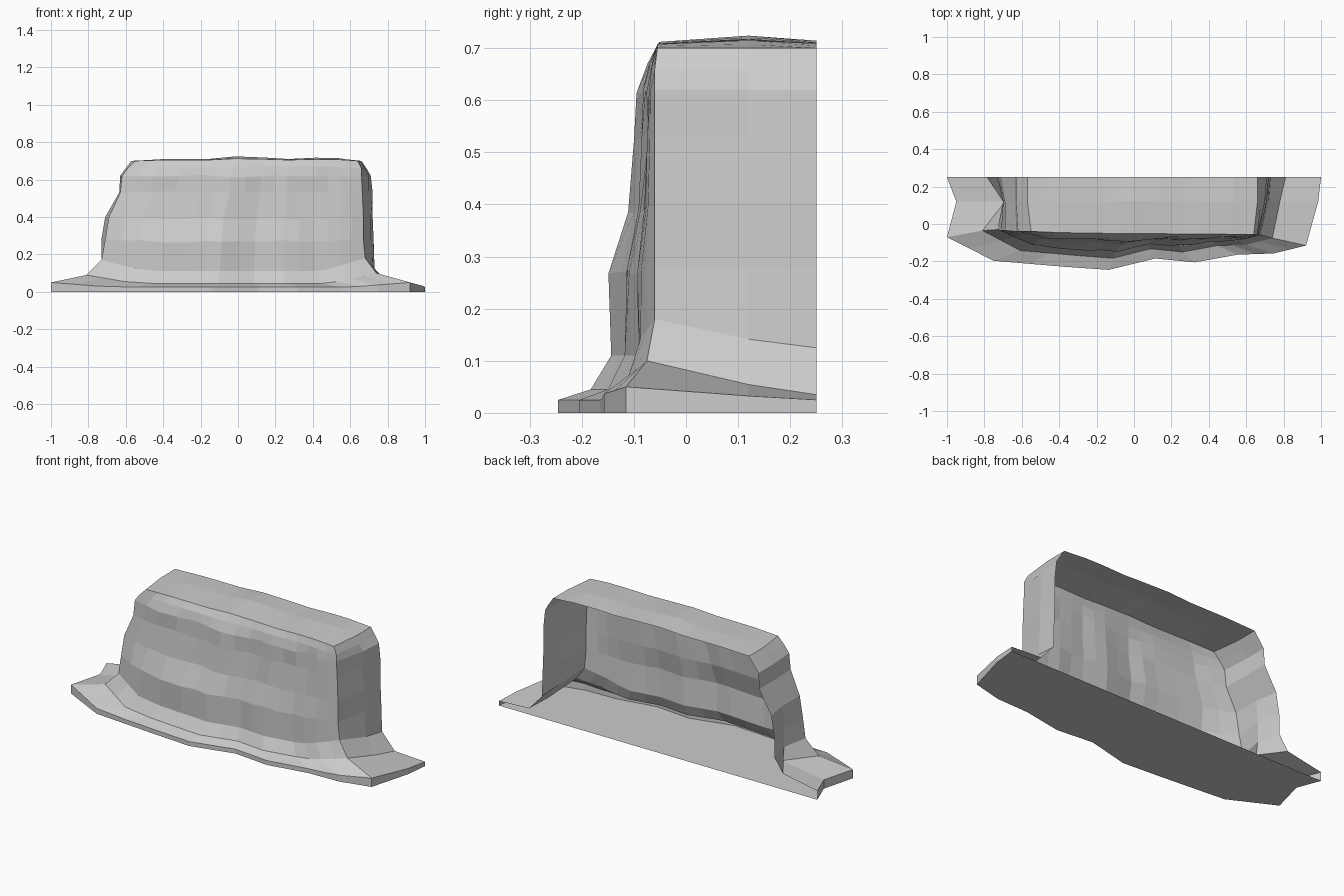
import bpy
import bmesh
import random

random.seed(4)
BACK, MIDDLE = 0.25, 0.12


def lerp(a, b, t):
    return a + (b - a) * t


def make_material(name, color):
    mat = bpy.data.materials.new(name)
    mat.use_nodes = True
    mat.diffuse_color = color
    shader = mat.node_tree.nodes["Principled BSDF"]
    shader.inputs["Base Color"].default_value = color
    shader.inputs["Roughness"].default_value = 0.9
    return mat


# Wavy front outline: position along the front, share of full depth, crown height
KNOTS = [(0, 0, 0), (.13, .78, .01), (.33, .93, .01), (.45, 1, .024), (.58, .57, .018),
         (.69, .67, .01), (.81, .37, .017), (.91, .3, .015), (1, 0, 0)]
STATIONS = []
for first, second in zip(KNOTS, KNOTS[1:]):
    STATIONS.append(first)
    STATIONS.append(tuple(lerp(a, b, 0.5) for a, b in zip(first, second)))
STATIONS.append(KNOTS[-1])

# Contours from rim to cliff edge:
# (left x: back, middle, corner), (right x: corner, middle, back),
# (corner y: left, right), front depth, (z: left, front, right corner, right back)
CONTOURS = [
    ((-1, -.95, -1), (.92, .985, 1), (-.07, -.115), .155, (.05, .025, .05, .025)),
    ((-.785, -.69, -.81), (.74, .78, .81), (-.035, -.075), .13, (.09, .045, .1, .035)),
    ((-.73, -.7, -.73), (.68, .72, .73), (-.03, -.06), .1, (.17, .11, .18, .125)),
    ((-.73, -.7, -.71), (.67, .71, .725), (-.035, -.06), .1, (.28, .27, .28, .28)),
    ((-.71, -.69, -.69), (.67, .71, .72), (-.035, -.06), .06, (.4, .39, .4, .4)),
    ((-.635, -.635, -.63), (.665, .7, .72), (-.04, -.06), .045, (.53, .53, .53, .53)),
    ((-.63, -.63, -.62), (.66, .7, .71), (-.04, -.06), .04, (.62, .62, .62, .62)),
    ((-.6, -.6, -.59), (.66, .68, .69), (-.04, -.06), .025, (.66, .67, .66, .655)),
    ((-.57, -.57, -.55), (.64, .66, .66), (-.04, -.055), .005, (.7, .7, .7, .7)),
]


def contour_points(left, right, corner_y, depth, z, rough):
    """Run from the back of the right side, across the front, to the back again."""
    points = [(left[0], BACK, z[0]), (left[1], MIDDLE, z[0])]
    for u, bulge, _ in STATIONS:
        blend = min(1, u * 6, (1 - u) * 6)
        end_z = z[0] if u < 0.5 else z[2]
        wobble = random.uniform(-rough, rough) if 0 < u < 1 else 0
        points.append((lerp(left[2], right[0], u),
                       lerp(corner_y[0], corner_y[1], u) - depth * bulge + wobble,
                       lerp(end_z, z[1], blend) + wobble))
    points.append((right[1], MIDDLE, lerp(z[2], z[3], 0.7)))
    points.append((right[2], BACK, z[3]))
    return points


def bridge(bm, lower, upper):
    for i in range(len(lower) - 1):
        bm.faces.new((lower[i], lower[i + 1], upper[i + 1], upper[i]))


bm = bmesh.new()

# Rim, sloping foot and rock wall
rows = []
for index, contour in enumerate(CONTOURS):
    rough = 0.006 if 2 < index < 7 else 0
    rows.append([bm.verts.new(p) for p in contour_points(*contour, rough)])
base = [bm.verts.new((v.co.x, v.co.y, 0)) for v in rows[0]]
rows.insert(0, base)
for lower, upper in zip(rows, rows[1:]):
    bridge(bm, lower, upper)

# Gently crowned plateau, joined to the wall edge
edge = rows[-1]
front = edge[2:-2]
middle, back = [edge[1]], [edge[0]]
for vert, (u, _, crown) in list(zip(front, STATIONS))[1:-1]:
    vert.co.z += crown * 0.5
    middle.append(bm.verts.new((vert.co.x, MIDDLE, 0.7 + crown)))
    back.append(bm.verts.new((vert.co.x, BACK, 0.7 + crown * 0.6)))
middle.append(edge[-2])
back.append(edge[-1])
bridge(bm, front, middle)
bridge(bm, middle, back)

# Flat underside; the back stays open
bm.faces.new(base)
bmesh.ops.recalc_face_normals(bm, faces=bm.faces[:])

mesh = bpy.data.meshes.new("rock_ledge")
bm.to_mesh(mesh)
bm.free()
mesh.materials.append(make_material("stone_grey", (0.6, 0.6, 0.6, 1)))

default = bpy.data.objects.get("Cube")
if default:
    bpy.data.objects.remove(default, do_unlink=True)
ledge = bpy.data.objects.new("rock_ledge", mesh)
bpy.context.collection.objects.link(ledge)
